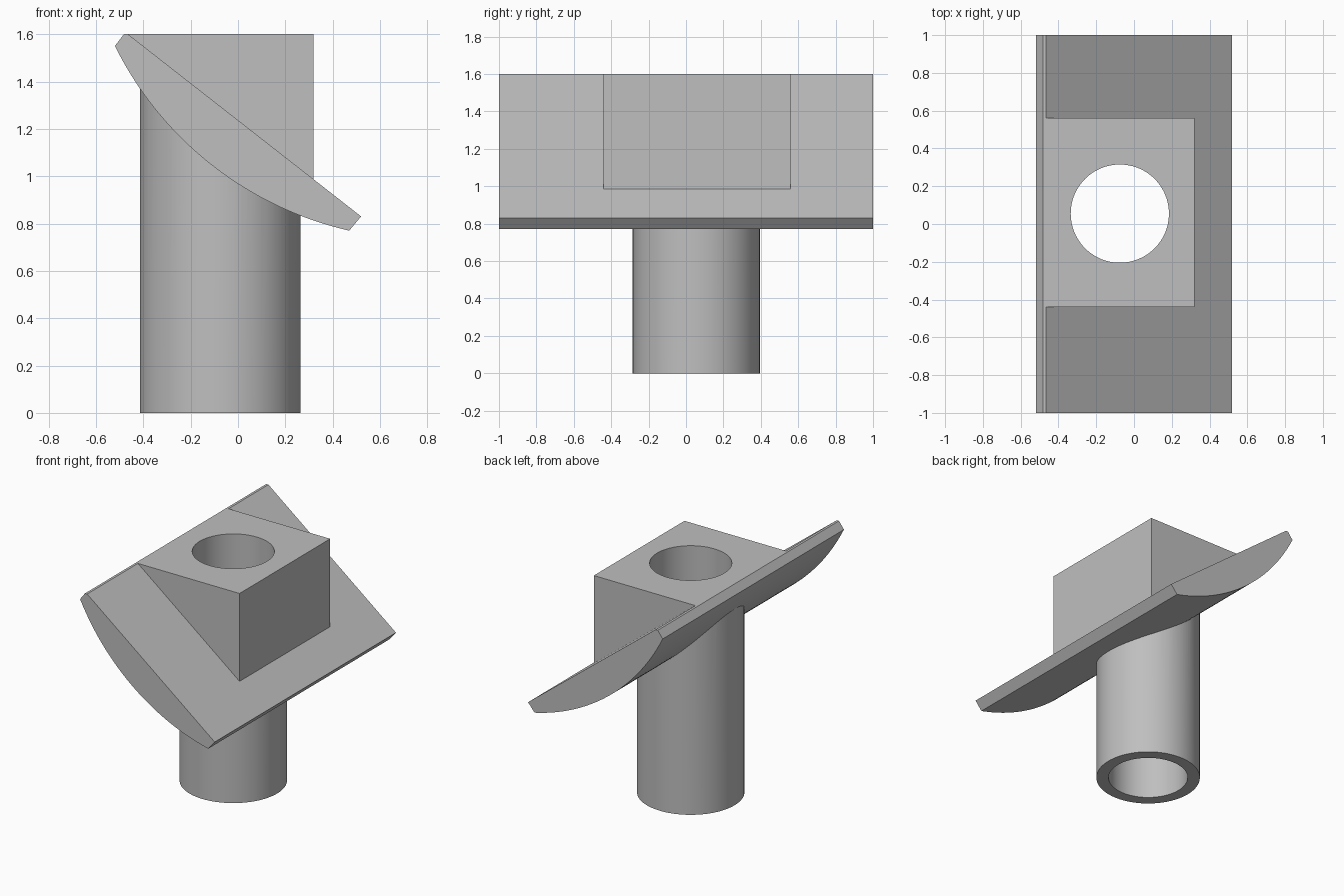
import bpy
import bmesh
from mathutils import Vector

cube = bpy.data.objects.get("Cube")
if cube:
    bpy.data.objects.remove(cube, do_unlink=True)

grey = bpy.data.materials.new("plain grey")
grey.use_nodes = True
GREY = (0.52, 0.52, 0.52, 1)
grey.diffuse_color = GREY
grey.node_tree.nodes["Principled BSDF"].inputs["Base Color"].default_value = GREY

AXIS_X, AXIS_Y = -0.075, 0.055


def finish(name, bm):
    bmesh.ops.recalc_face_normals(bm, faces=bm.faces)
    mesh = bpy.data.meshes.new(name)
    bm.to_mesh(mesh)
    bm.free()
    mesh.materials.append(grey)
    obj = bpy.data.objects.new(name, mesh)
    bpy.context.collection.objects.link(obj)
    return obj


def prism(name, profile, y0, y1):
    """Extrude an (x, z) profile along y."""
    bm = bmesh.new()
    face = bm.faces.new([bm.verts.new((x, y0, z)) for x, z in profile])
    side = bmesh.ops.extrude_face_region(bm, geom=[face])["geom"]
    verts = [v for v in side if isinstance(v, bmesh.types.BMVert)]
    bmesh.ops.translate(bm, verts=verts, vec=(0, y1 - y0, 0))
    return finish(name, bm)


def cylinder(name, radius, z0, z1):
    bm = bmesh.new()
    bmesh.ops.create_cone(bm, cap_ends=True, segments=96, radius1=radius,
                          radius2=radius, depth=z1 - z0)
    bmesh.ops.translate(bm, verts=bm.verts, vec=(AXIS_X, AXIS_Y, (z0 + z1) / 2))
    return finish(name, bm)


def combine(target, tool, operation):
    mod = target.modifiers.new(operation.lower(), 'BOOLEAN')
    mod.operation = operation
    mod.solver = 'EXACT'
    mod.object = tool
    bpy.context.view_layer.objects.active = target
    bpy.ops.object.modifier_apply(modifier=mod.name)
    bpy.data.objects.remove(tool, do_unlink=True)


def arc(a, b, sagitta, steps):
    """Circular arc from a to b, bulging to the right of the direction of travel."""
    a, b = Vector(a), Vector(b)
    half = (b - a).length / 2
    along = (b - a).normalized()
    out = Vector((along.y, -along.x))
    radius = (half ** 2 + sagitta ** 2) / (2 * sagitta)
    points = []
    for i in range(steps + 1):
        t = half * (2 * i / steps - 1)
        d = (radius ** 2 - t ** 2) ** 0.5 - (radius - sagitta)
        points.append((a + b) / 2 + along * t + out * d)
    return points


# Tilted plate with a bowed underside
under = arc((-0.52, 1.55), (0.47, 0.77), 0.142, 40)
plate = prism("tilted_plate", under + [(0.52, 0.83), (-0.465, 1.6), (-0.482, 1.6)], -1, 1)

# Wedge block with a level top, sunk a little into the plate
block = prism("wedge_block", [(-0.465, 1.6), (0.32, 1.6), (0.32, 0.94), (-0.465, 1.56)],
              -0.44, 0.56)

# Upright tube and its through bore
tube = cylinder("tube", 0.34, 0, 1.5)
bore = cylinder("bore", 0.26, -0.1, 1.7)

combine(plate, block, 'UNION')
combine(plate, tube, 'UNION')
combine(plate, bore, 'DIFFERENCE')
plate.name = "tilted_plate_with_tube"

bpy.ops.object.select_all(action='DESELECT')
plate.select_set(True)
bpy.context.view_layer.objects.active = plate
bpy.ops.object.shade_smooth_by_angle(angle=0.35)
